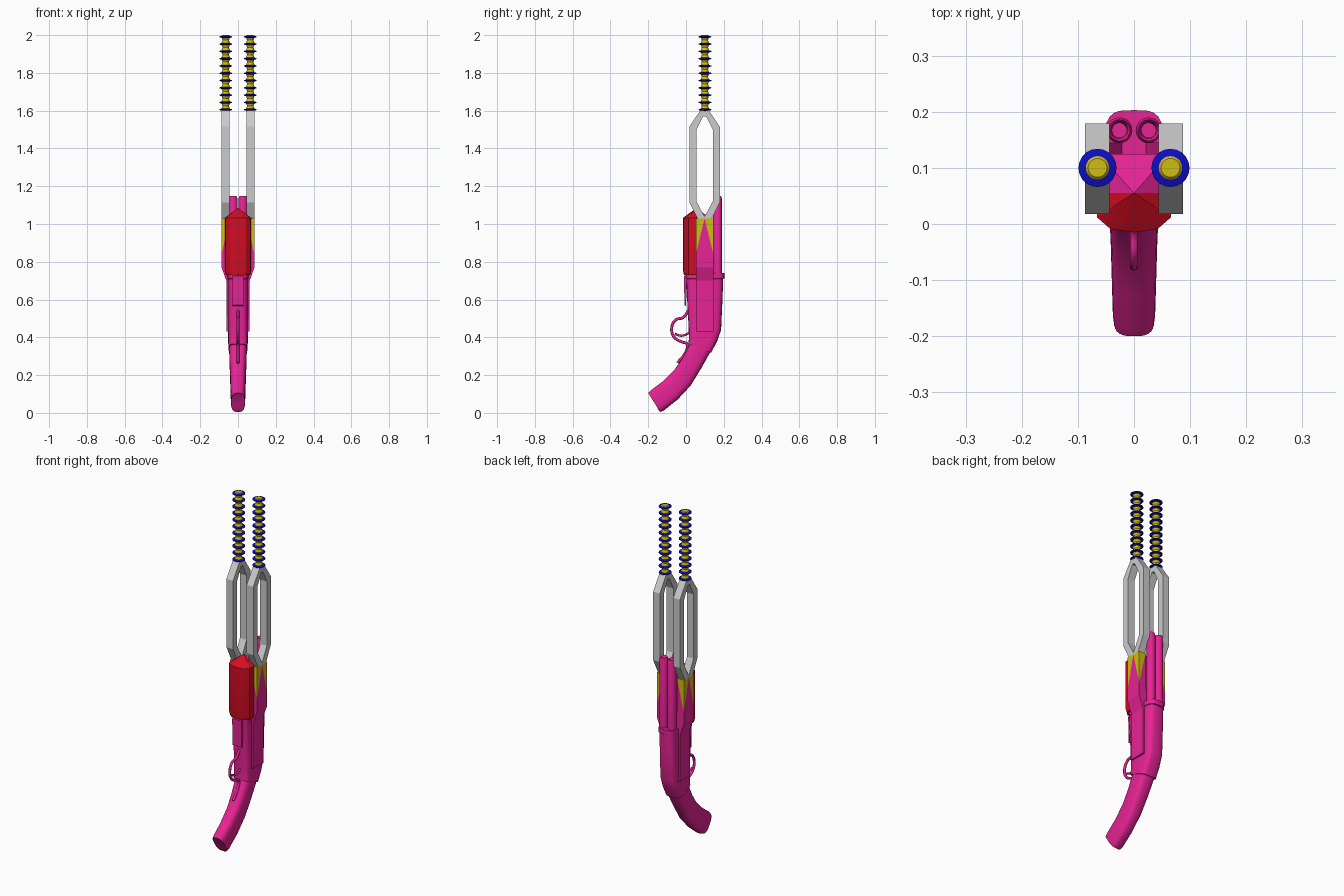
import bpy, bmesh, math
from mathutils import Vector

if "Cube" in bpy.data.objects:
    bpy.data.objects.remove(bpy.data.objects["Cube"])

def mat(name, rgb):
    m = bpy.data.materials.new(name)
    m.diffuse_color = (*rgb, 1)
    m.use_nodes = True
    m.node_tree.nodes["Principled BSDF"].inputs["Base Color"].default_value = m.diffuse_color
    return m

PINK = mat("hot pink", (0.80, 0.017, 0.30))
RED = mat("red", (0.68, 0.004, 0.016))
GREY = mat("light grey", (0.60, 0.60, 0.60))
YELLOW = mat("yellow", (0.64, 0.50, 0.007))
BLUE = mat("blue", (0.004, 0.004, 0.55))

def make(name, verts, faces, mats, idx=None, smooth=None):
    me = bpy.data.meshes.new(name)
    me.from_pydata([tuple(v) for v in verts], [], faces)
    for m in mats:
        me.materials.append(m)
    if idx:
        for p, i in zip(me.polygons, idx):
            p.material_index = i
    bm = bmesh.new()
    bm.from_mesh(me)
    bmesh.ops.recalc_face_normals(bm, faces=bm.faces)
    bm.to_mesh(me)
    bm.free()
    ob = bpy.data.objects.new(name, me)
    bpy.context.collection.objects.link(ob)
    if smooth:
        bpy.ops.object.select_all(action='DESELECT')
        ob.select_set(True)
        bpy.context.view_layer.objects.active = ob
        bpy.ops.object.shade_smooth_by_angle(angle=math.radians(smooth))
    return ob

def rings(name, loops, mats, smooth=None, caps=True, closed=False, idx=None):
    """Skin a list of equally sized vertex loops."""
    n, k = len(loops[0]), len(loops)
    verts = [v for l in loops for v in l]
    faces = [(i * n + j, i * n + (j + 1) % n,
              (i + 1) % k * n + (j + 1) % n, (i + 1) % k * n + j)
             for i in range(k if closed else k - 1) for j in range(n)]
    if caps and not closed:
        faces += [tuple(range(n)), tuple(range((k - 1) * n, k * n))]
    return make(name, verts, faces, mats, idx, smooth)

def loft(name, secs, power, n=28):
    """Rounded sections spanning front (y,z) to back (y,z) with half width."""
    loops = []
    for fy, fz, by, bz, hw in secs:
        f, b = Vector((0, fy, fz)), Vector((0, by, bz))
        loop = []
        for j in range(n):
            a = 2 * math.pi * j / n
            c, s = math.cos(a), math.sin(a)
            t = math.copysign(abs(c) ** (2 / power), c)
            x = math.copysign(abs(s) ** (2 / power), s) * hw
            p = (f + b) / 2 + (b - f) / 2 * t
            loop.append((x, p.y, p.z))
        loops.append(loop)
    return rings(name, loops, [PINK], 35)

def lathe(name, cx, cy, prof, m, n=20, closed=False, smooth=35):
    loops = [[(cx + r * math.cos(2 * math.pi * j / n), cy + r * math.sin(2 * math.pi * j / n), z)
              for j in range(n)] for r, z in prof]
    return rings(name, loops, [m], smooth, closed=closed)

def tube(name, pts, r, m, cyclic=False):
    cu = bpy.data.curves.new(name, 'CURVE')
    cu.dimensions = '3D'
    cu.bevel_depth = r
    cu.bevel_resolution = 2
    cu.resolution_u = 6
    cu.use_fill_caps = True
    sp = cu.splines.new('BEZIER')
    sp.bezier_points.add(len(pts) - 1)
    for bp, p in zip(sp.bezier_points, pts):
        bp.co = p
        bp.handle_left_type = bp.handle_right_type = 'AUTO'
    sp.use_cyclic_u = cyclic
    cu.materials.append(m)
    ob = bpy.data.objects.new(name, cu)
    bpy.context.collection.objects.link(ob)

# curved grip, from rounded butt to the receiver
loft("grip", [(-0.185, 0.09, -0.147, 0.018, 0.030), (-0.20, 0.105, -0.137, 0.005, 0.036),
              (-0.188, 0.118, -0.118, 0.012, 0.038), (-0.125, 0.165, -0.045, 0.07, 0.040),
              (-0.06, 0.23, 0.025, 0.145, 0.042), (-0.015, 0.295, 0.08, 0.235, 0.045),
              (0.015, 0.355, 0.125, 0.315, 0.047), (0.03, 0.385, 0.14, 0.35, 0.047)], 3)

# receiver body
loft("receiver", [(0.012, 0.365, 0.133, 0.318, 0.051), (0.015, 0.39, 0.165, 0.38, 0.052),
                  (0.014, 0.45, 0.186, 0.44, 0.053), (0.006, 0.60, 0.193, 0.60, 0.053),
                  (0.002, 0.71, 0.197, 0.71, 0.053), (-0.002, 0.712, 0.203, 0.712, 0.055),
                  (-0.002, 0.74, 0.203, 0.74, 0.055)], 4)

# loading port plate on the front
make("loading_port", [(x, y, z) for x in (-0.03, 0.03)
                      for y, z in ((0.0, 0.565), (-0.008, 0.57), (-0.011, 0.725), (0.005, 0.73))],
     [(0, 1, 2, 3), (4, 5, 6, 7), (0, 1, 5, 4), (1, 2, 6, 5), (2, 3, 7, 6), (3, 0, 4, 7)], [PINK])

# trigger guard, tang and trigger
tube("trigger_guard", [(0, 0.012, 0.54), (0, -0.015, 0.505), (0, -0.055, 0.492), (0, -0.076, 0.445),
                       (0, -0.06, 0.398), (0, -0.02, 0.375), (0, 0.005, 0.365), (0, 0.0, 0.325),
                       (0, -0.045, 0.265)], 0.0075, PINK)
tube("trigger", [(0, 0.02, 0.425), (0, -0.015, 0.41), (0, -0.04, 0.411), (0, -0.058, 0.42)],
     0.006, PINK)

# canister: red curved front half, pink back half, pointed top
front = [(-0.068, 0.055), (-0.066, 0.012), (-0.042, -0.009), (0, -0.015),
         (0.042, -0.009), (0.066, 0.012), (0.068, 0.055)]
back = [(0.068, 0.055), (0.062, 0.125), (0, 0.125), (-0.062, 0.125), (-0.068, 0.055)]
for name, prof, m in (("front_canister", front, RED), ("rear_canister", back, PINK)):
    n = len(prof)
    v = [(x * 0.94, 0.055 + (y - 0.055) * 0.94, 0.73) for x, y in prof]
    v += [(x, y, z) for z in (0.75, 1.033) for x, y in prof] + [(0, 0.055, 1.085)]
    f = [(k * n + i, k * n + i + 1, k * n + n + i + 1, k * n + n + i)
         for k in (0, 1) for i in range(n - 1)]
    f += [(2 * n + i, 2 * n + i + 1, 3 * n) for i in range(n - 1)] + [tuple(range(n))]
    make(name, v, f, [m], smooth=25)

Y0, Y1, YM = 0.052, 0.145, 0.0985
for s, side in ((-1, "left"), (1, "right")):
    # hollow barrel
    lathe("barrel_" + side, s * 0.026, 0.167,
          [(0.023, 0.70), (0.023, 1.135), (0.019, 1.147), (0.015, 1.14), (0.013, 0.95), (0.013, 0.70)],
          PINK, closed=True)

    # side housing, stepping out towards the top
    def loop(xi, xo, z):
        return [(s * xi, Y0, z), (s * xo, Y0, z), (s * xo, Y1, z), (s * xi, Y1, z)]
    rings("side_housing_" + side, [loop(0.01, 0.062, 0.43), loop(0.01, 0.062, 0.70),
                                   loop(0.03, 0.087, 0.77), loop(0.044, 0.087, 0.84)], [PINK])

    # housing cap with yellow corner points: 0-3 low, 4-7 top, 8 outer tip
    v = loop(0.044, 0.087, 0.84) + loop(0.044, 0.087, 1.03) + [(s * 0.087, YM, 1.03)]
    f = [(1, 5, 8), (2, 8, 6), (1, 5, 4), (2, 6, 7), (4, 5, 8, 6, 7),
         (1, 8, 2), (0, 1, 4), (3, 7, 2), (0, 4, 7, 3)]
    make("housing_cap_" + side, v, f, [PINK, YELLOW], [1] * 5 + [0] * 4)

    # open grey prong frame
    outer = [(0.038, 0.0), (0.081, 0.085), (0.081, 0.485), (0.022, 0.572)]
    inner = [(0.002, 0.012), (0.044, 0.092), (0.044, 0.468), (0.008, 0.540)]
    def hexa(half):
        return ([(YM + y, 1.03 + z) for y, z in half] +
                [(YM - y, 1.03 + z) for y, z in reversed(half)])
    o, i = hexa(outer), hexa(inner)
    xi, xo = s * 0.044, s * 0.087
    rings("prong_frame_" + side, [[(x, *p) for p in l] for x, l in
                                  ((xi, o), (xo, o), (xo, i), (xi, i))], [GREY], closed=True)

    # coil rod with blue rings
    cx, cy = s * 0.065, 0.10
    rod = [(0.019, 1.59)]
    for k in range(10):
        z = 1.605 + k * 0.0388
        rod += [(0.024, z), (0.017, z + 0.0194)]
    rod += [(0.024, 1.992), (0.017, 2.0)]
    lathe("coil_rod_" + side, cx, cy, rod, YELLOW, n=14, smooth=30)
    for k in range(11):
        z = 1.605 + k * 0.0386
        lathe("coil_ring_%s_%d" % (side, k), cx, cy,
              [(0.021, z - 0.006), (0.034, z - 0.002), (0.034, z + 0.002), (0.021, z + 0.006)],
              BLUE, n=20, closed=True)
